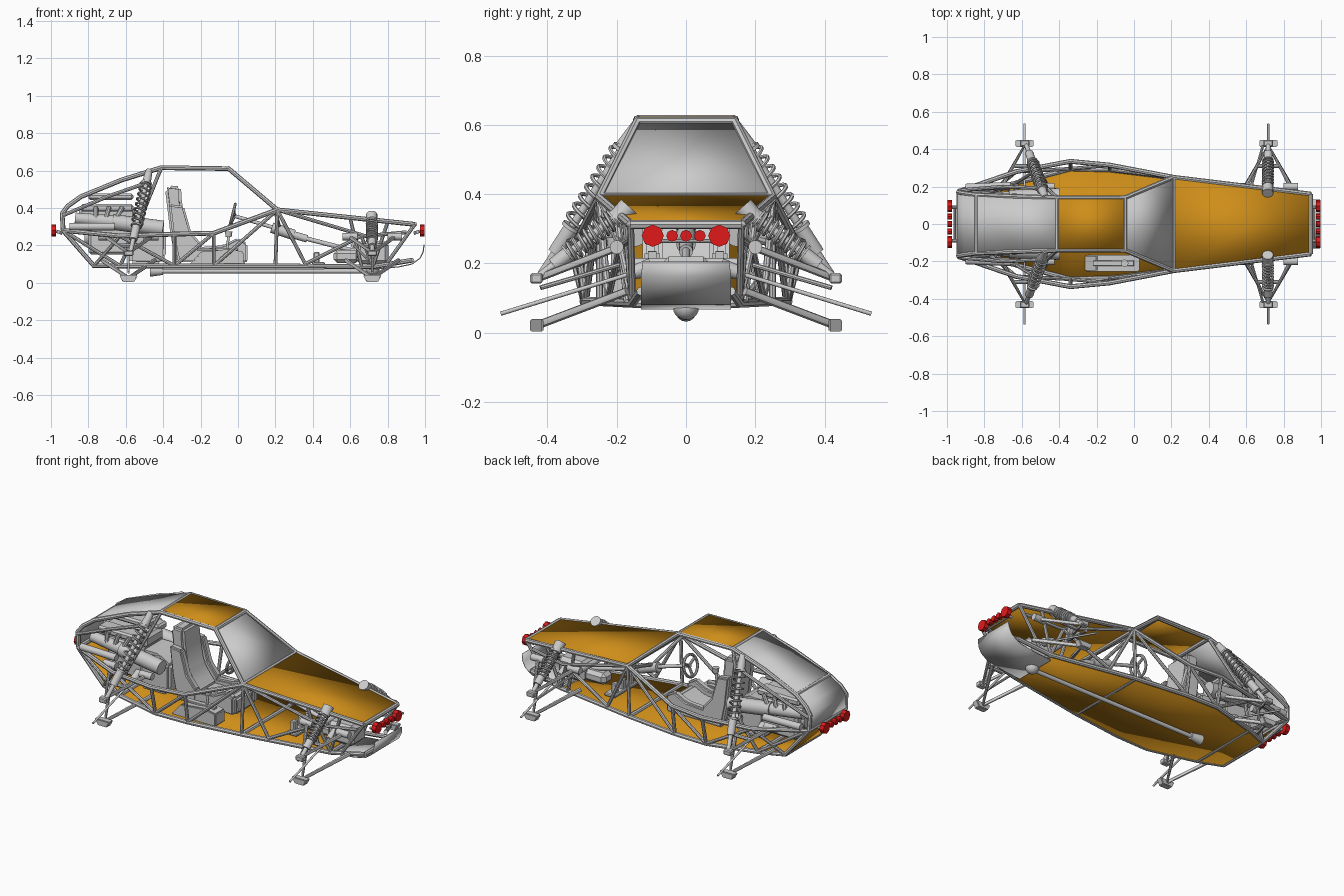
import bpy, bmesh, math
from mathutils import Vector, Matrix

if "Cube" in bpy.data.objects:
    bpy.data.objects.remove(bpy.data.objects["Cube"])

def mat(name, c):
    m = bpy.data.materials.new(name)
    m.diffuse_color = (*c, 1)
    m.use_nodes = True
    m.node_tree.nodes["Principled BSDF"].inputs["Base Color"].default_value = m.diffuse_color
    return m

ORANGE = mat("orange_paint", (0.62, 0.27, 0.01))
RED = mat("red_lens", (0.75, 0.01, 0.01))

def flip(p):
    return (p[0], -p[1], p[2])

def finish(name, bm, m=None):
    bmesh.ops.recalc_face_normals(bm, faces=bm.faces)
    me = bpy.data.meshes.new(name)
    bm.to_mesh(me)
    bm.free()
    ob = bpy.data.objects.new(name, me)
    bpy.context.collection.objects.link(ob)
    if m:
        me.materials.append(m)
    return ob

def tubes(name, paths, r=0.013, mirror=True, res=2):
    cu = bpy.data.curves.new(name, 'CURVE')
    cu.dimensions = '3D'
    cu.bevel_depth, cu.bevel_resolution, cu.use_fill_caps = r, res, True
    paths = list(paths) + ([[flip(p) for p in q] for q in paths] if mirror else [])
    for q in paths:
        s = cu.splines.new('POLY')
        s.points.add(len(q) - 1)
        for pt, c in zip(s.points, q):
            pt.co = (*c, 1)
    ob = bpy.data.objects.new(name, cu)
    bpy.context.collection.objects.link(ob)
    bpy.ops.object.select_all(action='DESELECT')
    ob.select_set(True)
    bpy.context.view_layer.objects.active = ob
    bpy.ops.object.convert(target='MESH')

def cyls(name, items, mirror=False, seg=16, m=None):
    # items: (start, end, r1, r2)
    bm = bmesh.new()
    items = list(items) + ([(flip(a), flip(b), r, s) for a, b, r, s in items] if mirror else [])
    for a, b, r, s in items:
        a, b = Vector(a), Vector(b)
        M = Matrix.Translation((a + b) / 2) @ (b - a).to_track_quat('Z', 'Y').to_matrix().to_4x4()
        bmesh.ops.create_cone(bm, cap_ends=True, segments=seg, radius1=r, radius2=s,
                              depth=(b - a).length, matrix=M)
    return finish(name, bm, m)

def boxes(name, items, mirror=False, bevel=0.005):
    # items: (centre, size)
    bm = bmesh.new()
    items = list(items) + ([(flip(c), s) for c, s in items] if mirror else [])
    for c, s in items:
        bmesh.ops.create_cube(bm, size=1, matrix=Matrix.Translation(c) @ Matrix.Diagonal((*s, 1)))
    if bevel:
        bmesh.ops.bevel(bm, geom=bm.edges[:], offset=bevel, segments=1, affect='EDGES')
    return finish(name, bm)

def plate(name, sections, m=None, t=0.006):
    # sections: (x, half width, z)
    bm = bmesh.new()
    rows = [[bm.verts.new((x, s * w, z)) for s in (-1, 1)] for x, w, z in sections]
    for a, b in zip(rows, rows[1:]):
        bm.faces.new((a[0], a[1], b[1], b[0]))
    ob = finish(name, bm, m)
    mod = ob.modifiers.new("thickness", 'SOLIDIFY')
    mod.thickness, mod.offset = t, 0
    return ob

def prism(name, profile, y0, y1, bevel=0.012):
    bm = bmesh.new()
    f = bm.faces.new([bm.verts.new((x, y0, z)) for x, z in profile])
    g = bmesh.ops.extrude_face_region(bm, geom=[f])
    bmesh.ops.translate(bm, vec=(0, y1 - y0, 0), verts=[v for v in g['geom'] if isinstance(v, bmesh.types.BMVert)])
    if bevel:
        bmesh.ops.bevel(bm, geom=bm.edges[:], offset=bevel, segments=2, affect='EDGES')
    return finish(name, bm)

# frame nodes on the +y side
RT, FT, WS, HF = (-.41, .14, .615), (-.05, .14, .61), (.21, .25, .39), (.945, .16, .312)
RU, RE, RB = (-.84, .155, .46), (-.935, .175, .28), (-.77, .165, .09)
W1, W2, W3 = (-.63, .28, .25), (-.34, .335, .26), (-.13, .315, .265)
L1, L2, L3, L4, L5 = (-.63, .22, .09), (-.34, .295, .09), (-.13, .29, .09), (.2, .25, .09), (.72, .155, .085)
NS, NB = (.36, .225, .1), (.93, .13, .12)

# tubular frame: roof, waist, floor rails, pillars and truss
tubes("frame_rails", [[RE, (-.94, .17, .37), (-.91, .165, .41), RU, (-.62, .147, .55), RT, FT, WS, HF],
                      [RE, W1, W2, W3, WS], [RE, RB, L1, L2, L3, L4, L5, NB]])
tubes("frame_truss", [[RT, (-.55, .27, .27), L1], [W1, RB], [RE, L1], [W1, L2], [W2, L2], [W3, L3], [L3, WS],
                      [WS, L4], [WS, NS], [WS, (.68, .19, .25), (.9, .16, .27)], [(.66, .19, .25), NS],
                      [(.66, .19, .25), L5], [(.8, .175, .325), L5], [(.6, .2, .345), (.66, .17, .09)],
                      [HF, (.8, .155, .11)], [(-.935, .18, .36), (-.7, .2, .46), (-.47, .19, .54)],
                      [W3, L2]], r=0.010)
tubes("frame_crossbars", [[flip(p), p] for p in (RT, FT, WS, HF, RE, RB, L1, L4, L5, RU, NB)], mirror=False)

# body panels
plate("floor_panel", [(-.93, .17, .27), (-.77, .165, .085), (-.34, .295, .085), (-.13, .29, .085),
                      (.2, .25, .085), (.72, .155, .08)], ORANGE)
plate("roof_panel", [(-.41, .14, .622), (-.05, .14, .617)], ORANGE)
plate("hood_panel", [(.21, .25, .395), (.945, .16, .317)], ORANGE)
plate("windshield", [(-.05, .14, .612), (.21, .25, .393)])
plate("rear_cover", [(-.41, .14, .622), (-.62, .147, .555), (-.84, .153, .468), (-.91, .16, .415),
                     (-.94, .165, .37), (-.94, .17, .285)])
plate("front_skid", [(.7, .13, .07), (.86, .13, .085), (.93, .13, .1), (.972, .13, .13), (.99, .13, .165), (.995, .125, .205)])

# red light bars front and rear
for side, x in (("front", .985), ("rear", -.985)):
    d = math.copysign(.013, x)
    cyls(side + "_lights", [((x - d, y, .28), (x + d, y, .28), r, r)
                            for y, r in ((-.096, .032), (.096, .032), (-.04, .017), (0, .017), (.04, .017))], seg=8, m=RED)
    cyls(side + "_light_mounts", [((x - 3.5 * d, y, .265), (x - d, y, .275), .009, .009) for y in (-.09, .09)]
         + [((x - 2 * d, -.1, .265), (x - 2 * d, .1, .265), .006, .006)], seg=8)

def shock(name, top, bottom, coil_r):
    a, b = Vector(top), Vector(bottom)
    q = (b - a).to_track_quat('Z', 'Y')
    n, turns, L = 14, 8, (b - a).length
    helix = [tuple(a + q @ Vector((coil_r * math.cos(i * math.tau / n), coil_r * math.sin(i * math.tau / n),
                                   L * (.17 + .5 * i / (n * turns))))) for i in range(n * turns + 1)]
    tubes(name + "_springs", [helix], r=.006, res=1)
    P = lambda t: tuple(a.lerp(b, t))
    cyls(name + "_shocks", [(P(0), P(.15), .018, .024), (P(.15), P(.17), .03, .03), (P(.15), P(1), .012, .012),
                            (P(.67), P(.69), .03, .03), (P(.69), P(.85), .022, .022)], mirror=True)

# suspension at both axles
for name, x, d in (("rear", -.585, .12), ("front", .718, .12)):
    prism(name + "_hub_right", [(x - .05, .04), (x + .05, .04), (x + .03, .003), (x - .03, .003)], -.45, -.412, .004)
    prism(name + "_hub_left", [(x - .05, .04), (x + .05, .04), (x + .03, .003), (x - .03, .003)], .412, .45, .004)
    boxes(name + "_upper_joints", [((x, .432, .157), (.05, .036, .03))], True)
    tubes(name + "_lower_arms", [[(x - d - .02, .17, .12), (x, .42, .025), (x + d + .02, .17, .12)]], r=.012)
    tubes(name + "_upper_arms", [[(x - d, .2, .245), (x, .42, .16), (x + d, .2, .245)],
                                 [(x - d * .45, .31, .2), (x + d * .45, .31, .2)]], r=.011)
    cyls(name + "_arm_bushings", [((x + s * d - .04, .2, .247), (x + s * d + .04, .2, .247), .02, .02) for s in (-1, 1)], True)
    cyls(name + "_half_shafts", [((x, .08, .195), (x, .535, .055), .006, .006), ((x, .1, .19), (x, .17, .168), .026, .018)], True)
shock("rear", (-.475, .14, .6), (-.575, .42, .165), .03)
shock("front", (.715, .17, .36), (.718, .42, .165), .027)
cyls("shock_mounts", [((.715, .2, .325), (.715, .165, .365), .03, .03)], True)

# drive line under the floor
cyls("drive_shaft", [((.7, 0, .062), (-.46, 0, .062), .012, .012), ((-.4, 0, .062), (-.47, 0, .062), .02, .03)])
bm = bmesh.new()
bmesh.ops.create_uvsphere(bm, u_segments=16, v_segments=10, radius=.038, matrix=Matrix.Translation((.72, 0, .075)))
finish("shaft_joint", bm)
boxes("front_differential", [((.72, 0, .16), (.17, .14, .12)), ((.58, 0, .14), (.14, .09, .07))], bevel=.02)
cyls("steering_rack", [((.62, -.19, .2), (.62, .19, .2), .016, .016)])
tubes("tie_rods", [[(.62, .18, .2), (.69, .42, .13)]], r=.007)

# engine and gearbox
boxes("engine_block", [((-.68, 0, .25), (.24, .2, .2)), ((-.7, 0, .37), (.3, .17, .07))], bevel=.015)
boxes("engine_heads", [((-.7, .09, .4), (.28, .09, .04)), ((-.68, 0, .46), (.24, .12, .035))], True, .01)
prism("gearbox", [(-.58, .1), (-.41, .1), (-.385, .14), (-.385, .28), (-.46, .33), (-.58, .33)], -.1, .1, .015)
cyls("mufflers", [((-.87, .13, .345), (-.66, .14, .325), .03, .035), ((-.67, .14, .325), (-.4, .15, .29), .042, .042)], True, 20)
tubes("exhaust_pipes", [[(-.62 - i * .07, .08, .39), (-.62 - i * .07, .15, .4), (-.66 - i * .05, .155, .33)] for i in range(3)], r=.013)
cyls("engine_pulleys", [((-.82, y, z), (-.79, y, z), r, r) for y, z, r in ((0, .25, .055), (.06, .34, .03), (-.06, .34, .03))], seg=20)
cyls("tail_cylinders", [((-.9, .195, .3), (-.66, .205, .3), .02, .02)], True)

# central seat
prism("seat_back", [(-.39, .5), (-.37, .52), (-.305, .515), (-.3, .43), (-.275, .28), (-.22, .2), (-.19, .17),
                    (-.19, .11), (-.33, .11), (-.36, .25)], -.085, .085, .015)
for s in (-1, 1):
    prism("seat_bolster", [(-.37, .42), (-.29, .41), (-.25, .27), (-.19, .2), (-.19, .11), (-.32, .11), (-.35, .25)],
          s * .08, s * .125, .01)
    prism("seat_thigh_support", [(-.21, .19), (-.08, .2), (.0, .24), (.05, .21), (.05, .11), (-.21, .11)], s * .075, s * .12, .01)
prism("seat_cushion", [(-.21, .17), (-.08, .17), (0, .21), (.04, .19), (.05, .1), (-.21, .1)], -.08, .08)

# shifter console on the right-hand side
prism("shifter_console", [(-.265, .09), (.03, .09), (.03, .165), (-.04, .18), (-.2, .165)], -.255, -.165, .006)
boxes("shifter_gate", [((-.11, -.21, .178), (.22, .03, .012))], bevel=.002)
cyls("shift_lever", [((-.06, -.21, .17), (-.05, -.21, .25), .007, .007), ((-.05, -.21, .245), (-.05, -.21, .275), .016, .02)])

# steering wheel and column
axis = Vector((.35, 0, -.09)).normalized()
q = axis.to_track_quat('Z', 'Y')
c = Vector((-.03, 0, .36))
ring = [tuple(c + q @ Vector((.062 * math.cos(i * math.tau / 24), .062 * math.sin(i * math.tau / 24), 0))) for i in range(25)]
tubes("steering_wheel", [ring] + [[ring[i], tuple(c + axis * .012)] for i in (2, 10, 18)], r=.008, mirror=False)
cyls("steering_column", [(tuple(c), (.19, 0, .295), .01, .01), ((.18, 0, .295), (.3, 0, .255), .028, .028),
                         ((.3, 0, .255), (.37, 0, .235), .02, .02), ((.37, 0, .235), (.62, 0, .17), .012, .012)])
tubes("dash_brace", [[(.2, .25, .38), (.22, .0, .3)]], r=.01)

# pedals
boxes("pedals", [((.42, y, .135), (.03, .035, .06)) for y in (-.07, 0, .07)])
boxes("pedal_base", [((.43, 0, .1), (.07, .22, .02))])

# smooth shading with sharp edges kept
bpy.ops.object.select_all(action='SELECT')
bpy.context.view_layer.objects.active = bpy.context.selected_objects[0]
bpy.ops.object.shade_smooth_by_angle(angle=math.radians(35))
